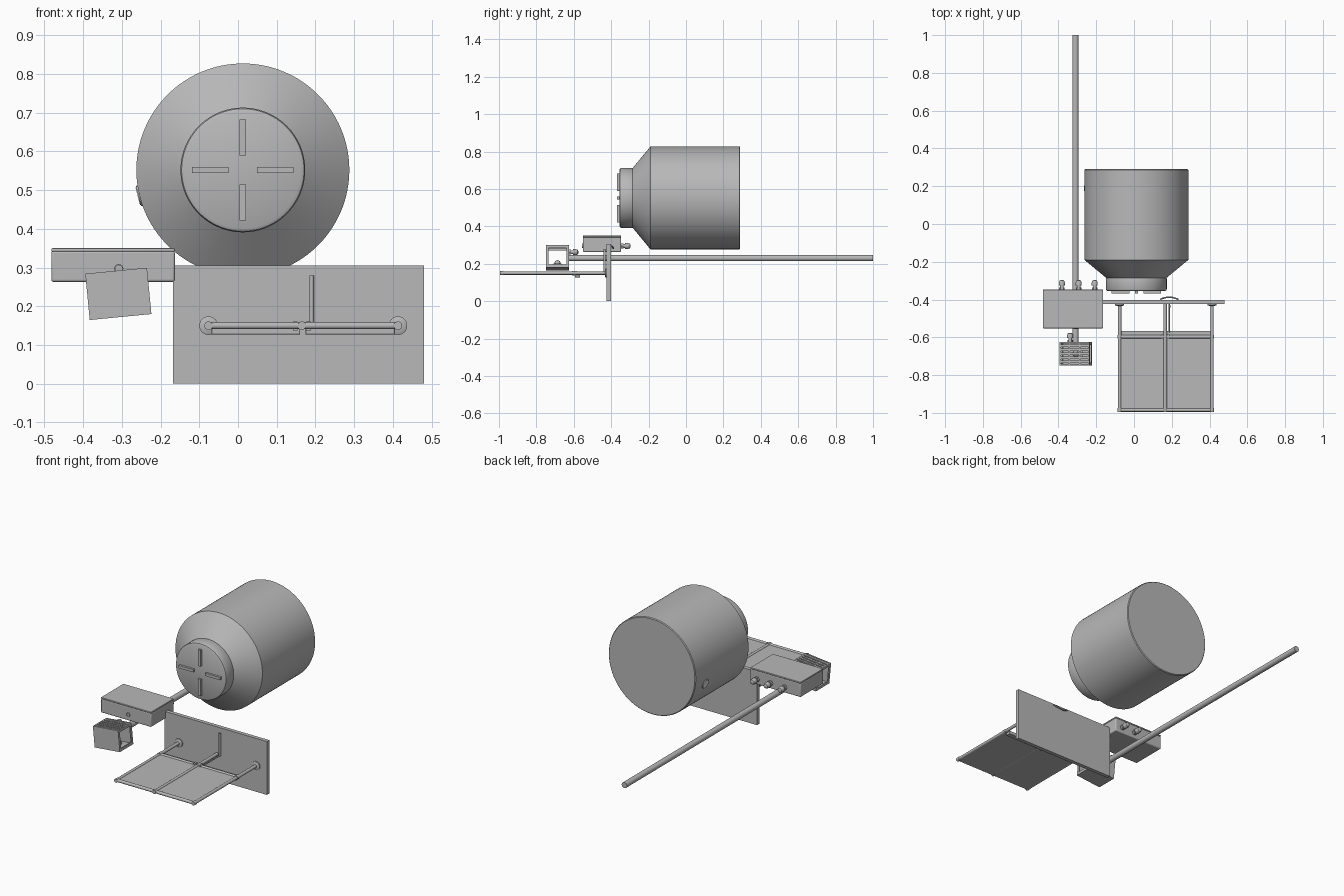
import bpy, bmesh, math
from mathutils import Vector, Matrix

if "Cube" in bpy.data.objects:
    bpy.data.objects.remove(bpy.data.objects["Cube"])


def material(name, value):
    m = bpy.data.materials.new(name)
    m.use_nodes = True
    col = (value, value, value, 1)
    m.diffuse_color = col
    m.node_tree.nodes["Principled BSDF"].inputs["Base Color"].default_value = col
    return m


GREY = material("plain grey", 0.48)
PALE = material("pale port", 0.95)


def finish(name, bm, loc=(0, 0, 0), mat=GREY, smooth=False, bevel=0):
    bmesh.ops.recalc_face_normals(bm, faces=bm.faces)
    me = bpy.data.meshes.new(name)
    bm.to_mesh(me)
    bm.free()
    me.materials.append(mat)
    ob = bpy.data.objects.new(name, me)
    bpy.context.collection.objects.link(ob)
    ob.location = loc
    if bevel:
        mod = ob.modifiers.new("rounded edges", "BEVEL")
        mod.width = bevel
        mod.segments = 3
    if smooth:
        bpy.ops.object.select_all(action="DESELECT")
        ob.select_set(True)
        bpy.context.view_layer.objects.active = ob
        bpy.ops.object.shade_smooth_by_angle(angle=math.radians(35))
    return ob


def boxes(name, spans, **kw):
    """Boxes given as ((x0, x1), (y0, y1), (z0, z1)), joined in one object."""
    bm = bmesh.new()
    for span in spans:
        mid = Vector([(a + b) / 2 for a, b in span])
        size = [b - a for a, b in span]
        bmesh.ops.create_cube(bm, size=1, matrix=Matrix.Translation(mid) @ Matrix.Diagonal((*size, 1)))
    return finish(name, bm, **kw)


def lathe(name, profile, loc, steps=96, **kw):
    """Turns (radius, y) points around the y axis."""
    bm = bmesh.new()
    vs = [bm.verts.new((r, y, 0)) for r, y in profile]
    edges = [bm.edges.new(pair) for pair in zip(vs, vs[1:])]
    bmesh.ops.spin(bm, geom=vs + edges, cent=(0, 0, 0), axis=(0, 1, 0),
                   angle=math.tau, steps=steps)
    bmesh.ops.remove_doubles(bm, verts=bm.verts, dist=0.0001)
    return finish(name, bm, loc, smooth=steps > 8, **kw)


def tube(name, a, b, radius, sides=24):
    a, b = Vector(a), Vector(b)
    d = b - a
    bm = bmesh.new()
    turn = d.to_track_quat("Z", "Y").to_matrix().to_4x4()
    bmesh.ops.create_cone(bm, cap_ends=True, segments=sides, radius1=radius, radius2=radius,
                          depth=d.length, matrix=Matrix.Translation((a + b) / 2) @ turn)
    return finish(name, bm, smooth=True)


def cable(name, points, radius):
    cu = bpy.data.curves.new(name, "CURVE")
    cu.dimensions = "3D"
    cu.bevel_depth = radius
    cu.use_fill_caps = True
    sp = cu.splines.new("BEZIER")
    sp.bezier_points.add(len(points) - 1)
    for bp, p in zip(sp.bezier_points, points):
        bp.co = p
        bp.handle_left_type = bp.handle_right_type = "AUTO"
    cu.materials.append(GREY)
    bpy.context.collection.objects.link(bpy.data.objects.new(name, cu))


def gland(name, x, y, z):
    """Cable gland: hexagonal collar, neck, nut and domed end, pointing to +y."""
    lathe(name + "_collar", [(0, 0), (.015, 0), (.015, .012), (0, .012)], (x, y, z), steps=6)
    lathe(name + "_neck", [(0, .01), (.010, .01), (.010, .022), (0, .022)], (x, y, z), steps=24)
    lathe(name + "_nut", [(0, .022), (.016, .022), (.016, .037), (.012, .047), (.006, .05), (0, .05)],
          (x, y, z), steps=24)


# Tank with shoulder and neck
CX, CZ = 0.0125, 0.552
lathe("tank", [(0, .29), (.271, .29), (.275, .286), (.275, -.19), (.160, -.285),
               (.160, -.30), (0, -.30)], (CX, 0, CZ), steps=128)

# Screw cap with four raised ribs
lathe("tank_cap", [(0, -.28), (.158, -.28), (.161, -.29), (.161, -.344), (.158, -.352),
                   (.150, -.356), (0, -.356)], (CX, 0, CZ))
ribs = []
for s in (-1, 1):
    along = tuple(sorted((s * .037, s * .131)))
    ribs += [(along, (-.368, -.35), (-.008, .008)), ((-.008, .008), (-.368, -.35), along)]
boxes("cap_ribs", ribs, loc=(CX, 0, CZ))

# Port plate on the side of the tank
port = tube("tank_port_rim", (-.252, .19, .486), (-.257, .19, .4847), .027)
disc = tube("tank_port", (-.252, .19, .486), (-.259, .19, .4842), .023)
disc.data.materials[0] = PALE

# Upright mounting plate
boxes("mounting_plate", [((-.168, .48), (-.424, -.402), (0, .305))])

# Panel frame: arms from the plate and cross bars
Z = 0.15
for i, x in enumerate((-.076, .165, .413)):
    tube(f"panel_arm_{i}", (x, -.42, Z), (x, -.99, Z), .009)
    for j, y in enumerate((-.985, -.597)):
        lathe(f"arm_joint_{i}_{j}", [(0, -.01), (.011, -.01), (.011, .01), (0, .01)],
              (x, y, Z), steps=20)
for i, x in enumerate((-.076, .413)):
    lathe(f"arm_flange_{i}", [(0, 0), (.024, 0), (.024, -.006), (.014, -.010), (0, -.010)],
          (x, -.424, Z), steps=32)
for name, y in (("front_bar", -.985), ("rear_bar", -.597)):
    tube(name, (-.08, y, Z), (.418, y, Z), .009)

# Flat panels and the support strips behind them
for i, (a, b) in enumerate(((-.068, .160), (.174, .405))):
    boxes(f"panel_{i}", [((a, b), (-.98, -.60), (.146, .153))])
    boxes(f"support_strip_{i}", [((a, b), (-.594, -.566), (.127, .146))], bevel=.002)
boxes("panel_backing", [((-.08, .417), (-.988, -.566), (.142, .146))])
boxes("panel_clips", [((x, x + .012), (-.61, -.585), (.137, .161)) for x in (.142, .176)])

# Brace and cable on the plate
tube("upright_brace", (.19, -.436, .15), (.19, -.436, .28), .006, 16)
tube("level_brace", (.186, -.424, Z), (.186, -.575, Z), .004, 16)
cable("plate_cable", [(.14, -.398, .297), (.165, -.390, .284), (.195, -.388, .284),
                      (.235, -.398, .297)], .004)

# Control box with lid and cable glands
boxes("control_box", [((-.482, -.163), (-.552, -.347), (.263, .343))], bevel=.006, smooth=True)
boxes("control_box_lid", [((-.482, -.163), (-.552, -.347), (.341, .350))], bevel=.003, smooth=True)
lathe("box_socket", [(.009, 0), (.009, -.004), (.012, -.004), (.012, 0)], (-.308, -.552, .297), steps=24)
for i, x in enumerate((-.382, -.293, -.208)):
    gland(f"box_gland_{i}", x, -.347, .295)

# Long pole
tube("pole", (-.31, -.628, .23), (-.31, 1, .23), .0165, 32)

# Tilted sensor cage: solid front, back and base, open sides, slatted top
W, H, D, T = .08, .06, .061, .007
cage = [((-W, W), (-D, -D + T), (-H, H)), ((-W, W), (D - T, D), (-H, H)),
        ((-W, W), (-D, D), (-H, -H + T))]
for s in (-1, 1):
    side = tuple(sorted((s * W, s * (W - T))))
    cage += [(side, (-D, D), (H - .014, H)), (side, (-D, D), (-H, -H + .016)),
             (side, (-D, -D + .014), (-H, H)), (side, (D - .014, D), (-H, H))]
for k in range(5):
    y = -.042 + k * .021
    cage.append(((-W, W), (y - .006, y + .006), (H - .006, H)))
for x in (-.028, .028):
    cage.append(((x - .004, x + .004), (-D, D), (H - .010, H - .003)))
cage.append(((-.035, .035), (-.022, .022), (-H, -.035)))
tilt = math.radians(-5.5)
spot = (-.309, -.687, .232)
boxes("sensor_cage", cage, loc=spot).rotation_euler.y = tilt
bm = bmesh.new()
bmesh.ops.create_uvsphere(bm, u_segments=24, v_segments=12, radius=.016)
finish("sensor_dome", bm, (-.309, -.687, .203), smooth=True)
gland("cage_gland", -.338, -.626, .262)
